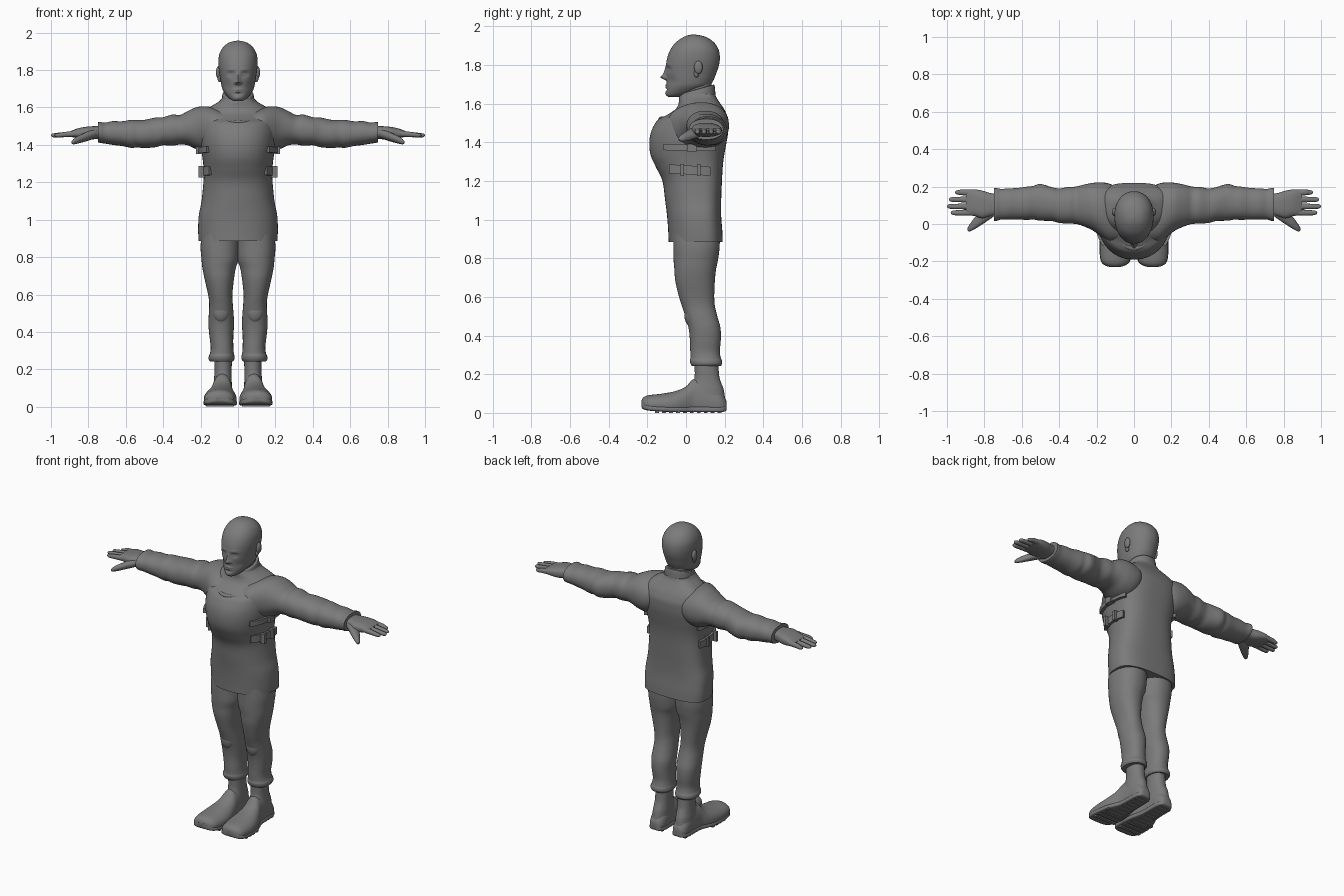
import bpy, bmesh
from math import sin, cos, pi, exp, radians

GREY = bpy.data.materials.new("dark_grey")
GREY.diffuse_color = (.2, .2, .2, 1)

def finish(name, bm, mirror=False, angle=40):
    bmesh.ops.recalc_face_normals(bm, faces=bm.faces)
    me = bpy.data.meshes.new(name)
    bm.to_mesh(me)
    bm.free()
    me.materials.append(GREY)
    ob = bpy.data.objects.new(name, me)
    bpy.context.collection.objects.link(ob)
    bpy.ops.object.select_all(action='DESELECT')
    ob.select_set(True)
    bpy.context.view_layer.objects.active = ob
    bpy.ops.object.shade_smooth_by_angle(angle=radians(angle))
    if mirror:
        ob.modifiers.new("mirror", 'MIRROR').use_mirror_merge = False
    return ob

def point(sec, a, split, lo, hi, grow=0):
    """Point on a rounded section (pos, u0, u1, v0, v1) with separate low and high halves."""
    _, u0, u1, v0, v1 = sec
    c, s = cos(a), sin(a)
    e = 2 / (hi if s >= 0 else lo)
    vm = v0 + (v1 - v0) * split
    rv = (v1 - vm if s >= 0 else vm - v0) + grow
    u = (u0 + u1) / 2 + ((u1 - u0) / 2 + grow) * abs(c) ** e * (1 if c > 0 else -1)
    return u, vm + rv * abs(s) ** e * (1 if s > 0 else -1)

def smooth(secs, steps):
    out = []
    for i in range(len(secs) - 1):
        p = [secs[max(0, min(len(secs) - 1, i + k))] for k in (-1, 0, 1, 2)]
        for j in range(steps):
            t = j / steps
            out.append([b + .5 * t * (c - a + t * (2 * a - 5 * b + 4 * c - d + t * (3 * (b - c) + d - a)))
                        for a, b, c, d in zip(*p)])
    return out + [list(secs[-1])]

def loft(name, axis, secs, n=32, steps=5, split=.5, lo=2.2, hi=2.2, mirror=False, warp=None):
    bm = bmesh.new()
    rings = []
    for sec in smooth(secs, steps):
        ring = []
        for k in range(n):
            u, v = point(sec, 2 * pi * k / n, split, lo, hi)
            co = {'x': (sec[0], u, v), 'y': (u, sec[0], v), 'z': (u, v, sec[0])}[axis]
            ring.append(bm.verts.new(warp(*co) if warp else co))
        rings.append(ring)
    for a, b in zip(rings, rings[1:]):
        for k in range(n):
            bm.faces.new((a[k], a[(k + 1) % n], b[(k + 1) % n], b[k]))
    bm.faces.new(rings[0])
    bm.faces.new(rings[-1])
    return finish(name, bm, mirror)

def sym(*rows):
    return [(z, -w, w, y0, y1) for z, w, y0, y1 in rows]

def box(name, c, d):
    bm = bmesh.new()
    bmesh.ops.create_cube(bm, size=1)
    for v in bm.verts:
        v.co = [c[i] + v.co[i] * d[i] for i in range(3)]
    return finish(name, bm, True)

def ball(name, c, r):
    bm = bmesh.new()
    bmesh.ops.create_uvsphere(bm, u_segments=24, v_segments=16, radius=1)
    for v in bm.verts:
        v.co = [c[i] + v.co[i] * r[i] for i in range(3)]
    return finish(name, bm, True)

# Jacket with padded chest
loft("jacket", 'z', sym(
    (.885, .21, -.09, .19), (.94, .213, -.092, .188), (1.02, .21, -.098, .182), (1.1, .195, -.108, .182),
    (1.2, .185, -.122, .186), (1.27, .184, -.155, .19), (1.33, .19, -.182, .197), (1.39, .2, -.19, .208),
    (1.45, .206, -.182, .218), (1.5, .206, -.158, .22), (1.522, .205, -.137, .218), (1.54, .203, -.1, .212),
    (1.57, .19, -.055, .198), (1.6, .155, -.038, .178), (1.63, .105, -.036, .158), (1.65, .085, -.03, .15)),
    n=64, split=.62, lo=2.2, hi=2.8)

# Collar rises toward the back, neck inside it
loft("collar", 'z', sym((1.58, .10, -.04, .16), (1.62, .09, -.038, .153), (1.665, .083, -.032, .148),
                        (1.672, .078, -.025, .143)), split=.55,
     warp=lambda x, y, z: (x, y, z + .28 * (y - .05) * min(1, max(0, (z - 1.58) / .06))))
loft("neck", 'z', sym((1.6, .07, -.02, .13), (1.68, .068, -.02, .132), (1.76, .07, -.01, .13)))

# Head, with the face shaped by soft bumps (x, z, x size, z size, push in y)
BUMPS = [(0, 1.735, .013, .011, -.028), (0, 1.752, .011, .016, -.014), (0, 1.775, .012, .016, -.006),
         (.014, 1.732, .008, .008, -.008), (.037, 1.778, .018, .013, .012), (.035, 1.776, .012, .007, -.006),
         (.035, 1.802, .024, .009, -.003), (0, 1.695, .022, .006, -.007), (0, 1.683, .02, .005, -.006),
         (0, 1.672, .02, .006, .004), (0, 1.652, .018, .01, -.005), (.06, 1.715, .02, .025, .006)]

def face(x, y, z):
    d = sum(p * exp(-((abs(x) - bx) / sx) ** 2 - ((z - bz) / sz) ** 2) for bx, bz, sx, sz, p in BUMPS)
    return x, y + d * min(1, max(0, -y / .05)), z

loft("head", 'z', sym(
    (1.634, .02, -.09, -.04), (1.642, .038, -.1, .0), (1.66, .058, -.103, .06), (1.69, .08, -.1, .12),
    (1.72, .089, -.1, .142), (1.76, .096, -.102, .158), (1.8, .102, -.103, .171), (1.84, .105, -.096, .175),
    (1.88, .101, -.08, .168), (1.915, .085, -.054, .146), (1.94, .06, -.02, .112), (1.952, .034, .007, .078),
    (1.957, .006, .03, .045)), n=96, steps=8, split=.52, lo=2.2, hi=2.1, warp=face)
ball("ear", (.105, .064, 1.787), (.013, .022, .034))
ball("ear_lobe", (.098, .054, 1.755), (.011, .013, .02))

# Sleeves with fabric bulges, and cuffs
loft("sleeve", 'x', [
    (.08, -.09, .19, 1.42, 1.585), (.13, -.095, .215, 1.38, 1.598), (.17, -.072, .222, 1.365, 1.606),
    (.22, -.035, .22, 1.376, 1.602),
    (.27, -.012, .21, 1.398, 1.58), (.31, .0, .2, 1.402, 1.56), (.35, .002, .198, 1.396, 1.562),
    (.4, .006, .19, 1.398, 1.548), (.44, .016, .197, 1.388, 1.546), (.5, .018, .214, 1.383, 1.534),
    (.54, .024, .203, 1.387, 1.533), (.57, .022, .2, 1.384, 1.534), (.62, .024, .193, 1.394, 1.526),
    (.67, .024, .19, 1.4, 1.527), (.71, .024, .188, 1.407, 1.519), (.735, .017, .192, 1.41, 1.522),
    (.748, .016, .193, 1.414, 1.521)], n=40, mirror=True)

# Hands
loft("palm", 'x', [(.72, .05, .158, 1.436, 1.5), (.77, .04, .166, 1.43, 1.5), (.81, .03, .178, 1.428, 1.497),
                   (.85, .042, .185, 1.434, 1.49), (.88, .046, .184, 1.44, 1.48), (.898, .052, .18, 1.444, 1.472)],
     lo=2.8, hi=2.8, mirror=True)
for name, y, tip in (("little_finger", .169, .957), ("ring_finger", .131, .99),
                     ("middle_finger", .094, 1.0), ("index_finger", .06, .98)):
    y0 = .114 + (y - .114) * .95
    loft(name, 'x', [(.87, y0 - .018, y0 + .018, 1.443, 1.476), (.92, y - .015, y + .015, 1.442, 1.47),
                     (tip - .02, y - .013, y + .013, 1.44, 1.463), (tip - .006, y - .009, y + .009, 1.443, 1.46),
                     (tip, y - .002, y + .002, 1.449, 1.453)], n=14, mirror=True)
loft("thumb", 'x', [(.75, .04, .11, 1.44, 1.487), (.79, .012, .095, 1.426, 1.478), (.83, -.014, .06, 1.414, 1.46),
                    (.86, -.032, .024, 1.406, 1.445), (.88, -.04, -.004, 1.403, 1.431),
                    (.889, -.034, -.02, 1.408, 1.42)], n=16, mirror=True)

# Trousers with gathered hems
loft("trouser_leg", 'z', [
    (.96, -.01, .19, -.065, .175), (.86, -.008, .2, -.065, .174), (.79, -.004, .195, -.064, .165),
    (.74, .012, .19, -.06, .155), (.68, .022, .178, -.055, .149), (.6, .03, .16, -.036, .146),
    (.55, .028, .154, -.02, .15), (.5, .024, .156, -.004, .162), (.44, .021, .158, .013, .178),
    (.38, .025, .153, .02, .18), (.32, .025, .146, .022, .175), (.285, .022, .15, .023, .18),
    (.27, .019, .156, .02, .186), (.255, .019, .157, .023, .187), (.243, .026, .15, .03, .18)],
    n=40, mirror=True)
ball("knee_pad", (.091, .025, .51), (.046, .034, .062))

# Boots: shaft, foot, sole and treads
loft("boot_shaft", 'z', [(.05, .032, .134, .02, .206), (.12, .033, .131, .02, .195), (.15, .034, .128, .032, .184),
                         (.19, .034, .126, .045, .172), (.28, .032, .126, .042, .165)], mirror=True)
FOOT = [(-.231, .085, .12, .042, .06), (-.222, .05, .152, .03, .078), (-.195, .022, .176, .022, .091),
        (-.12, .008, .183, .016, .1), (-.05, .011, .174, .014, .114), (0, .021, .156, .014, .137),
        (.04, .029, .14, .014, .175), (.1, .031, .135, .014, .17), (.17, .033, .132, .014, .12),
        (.203, .048, .116, .018, .075), (.21, .068, .096, .028, .055)]
loft("boot_foot", 'y', FOOT, n=40, split=.3, lo=4, hi=2.1, mirror=True)
loft("boot_sole", 'y', [(y, a - .002, b + .002, c - .01, c + .018) for y, a, b, c, _ in FOOT],
     lo=5, hi=5, mirror=True)
for i in range(10):
    y = -.15 + i * .036
    w = .15 if y < -.03 else .085
    box("sole_tread", (.096 if y < -.03 else .084, y, .006), (w, .02, .012))

# Side straps that follow the jacket, with buckles
def strap(name, z, h, sec, slope, a0, a1):
    bm = bmesh.new()
    rows = []
    for k in range(13):
        a = a0 + (a1 - a0) * k / 12
        rim = []
        for g, dz in ((-.004, -h), (.014, -h), (.014, h), (-.004, h)):
            x, y = point(sec, a, .62, 2.2, 2.8, g)
            rim.append(bm.verts.new((x, y, z + dz - slope * (y - .02))))
        rows.append(rim)
    for p, q in zip(rows, rows[1:]):
        for k in range(4):
            bm.faces.new((p[k], p[(k + 1) % 4], q[(k + 1) % 4], q[k]))
    bm.faces.new(rows[0])
    bm.faces.new(rows[-1])
    finish(name, bm, True)

strap("upper_strap", 1.372, .016, (0, -.2, .2, -.188, .206), .02, -.7, .5)
strap("lower_strap", 1.256, .023, (0, -.184, .184, -.148, .189), .06, -.7, .35)
for y in (-.02, .065):
    box("strap_buckle", (.194, y, 1.256), (.034, .018, .062))
box("upper_buckle", (.21, .03, 1.372), (.03, .05, .04))

# Raised neckline edge on the chest padding
bm = bmesh.new()
bmesh.ops.create_uvsphere(bm, u_segments=24, v_segments=10, radius=1)
for v in bm.verts:
    v.co = (v.co.x * .075, -.128 + v.co.y * .014 + .03 * v.co.x ** 2, 1.523 + v.co.z * .009 + .006 * v.co.x ** 2)
finish("neckline", bm)
